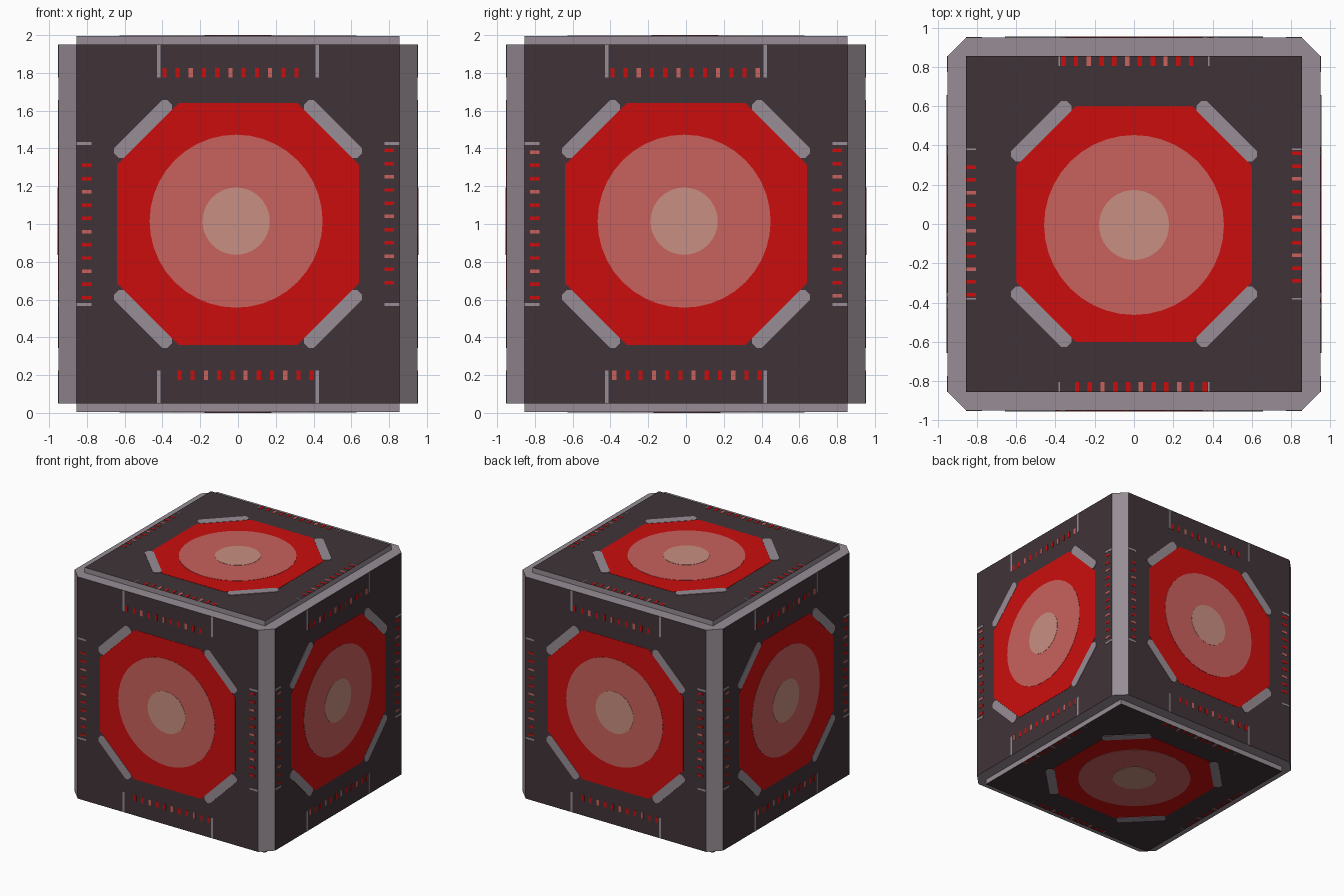
import bpy, bmesh, math
from mathutils import Matrix, Vector

if "Cube" in bpy.data.objects:
    bpy.data.objects.remove(bpy.data.objects["Cube"])


def material(name, r, g, b):
    m = bpy.data.materials.new(name)
    lin = [((c / 255 + 0.055) / 1.055) ** 2.4 if c > 10 else c / 255 / 12.92 for c in (r, g, b)]
    m.diffuse_color = (*lin, 1)
    m.use_nodes = True
    m.node_tree.nodes["Principled BSDF"].inputs["Base Color"].default_value = m.diffuse_color
    return m


DARK = material("dark plum panel", 64, 52, 57)
GREY = material("light grey trim", 151, 141, 149)
RED = material("bright red", 203, 13, 13)
PINK = material("dusty red", 201, 97, 93)
PALE = material("pale salmon", 201, 143, 129)


def prism(bm, pts, w0, w1, mat=0):
    """Closed prism over a counter-clockwise outline."""
    lo = [bm.verts.new((x, y, w0)) for x, y in pts]
    hi = [bm.verts.new((x, y, w1)) for x, y in pts]
    n = len(pts)
    faces = [bm.faces.new(hi), bm.faces.new(lo[::-1])]
    for i in range(n):
        j = (i + 1) % n
        faces.append(bm.faces.new((lo[i], lo[j], hi[j], hi[i])))
    for f in faces:
        f.material_index = mat


def finish(bm, name, mats, matrix=None):
    if matrix:
        bm.transform(matrix)
    bm.normal_update()
    me = bpy.data.meshes.new(name)
    bm.to_mesh(me)
    bm.free()
    for m in mats:
        me.materials.append(m)
    ob = bpy.data.objects.new(name, me)
    bpy.context.collection.objects.link(ob)
    return ob


def cut_rect(hx, hy, c):
    """Rectangle with corners cut by c."""
    return [(hx, -hy + c), (hx, hy - c), (hx - c, hy), (-hx + c, hy),
            (-hx, hy - c), (-hx, -hy + c), (-hx + c, -hy), (hx - c, -hy)]


def circle(cx, cy, r, n=40):
    return [(cx + r * math.cos(2 * math.pi * i / n), cy + r * math.sin(2 * math.pi * i / n)) for i in range(n)]


def box(cx, cy, hx, hy):
    return [(cx - hx, cy - hy), (cx + hx, cy - hy), (cx + hx, cy + hy), (cx - hx, cy + hy)]


# cube body: dark sides, light chamfered corners and rims
bm = bmesh.new()
prism(bm, cut_rect(0.95, 0.95, 0.095), 0.05, 1.95)
bm.normal_update()
for f in bm.faces:
    f.material_index = 0 if max(abs(f.normal.x), abs(f.normal.y)) > 0.9 else 1
finish(bm, "cube_body", [DARK, GREY])

# raised lid and base panels with light side walls
for name, z0, z1 in (("lid_panel", 1.949, 1.994), ("base_panel", 0.006, 0.051)):
    bm = bmesh.new()
    prism(bm, box(0, 0, 0.855, 0.855), z0, z1)
    bm.normal_update()
    for f in bm.faces:
        f.material_index = 0 if abs(f.normal.z) > 0.9 else 1
    finish(bm, name, [DARK, GREY])


def decorate(name, M, flat):
    s = 0.94 if flat else 1.0
    cx, cy = (0, -0.005) if flat else (-0.01, 0.015)
    # octagon badge with two discs
    bm = bmesh.new()
    prism(bm, cut_rect(0.64 * s, 0.64 * s, 0.325 * s), -0.002, 0.002, 0)
    prism(bm, circle(cx, cy, 0.458), -0.002, 0.004, 1)
    prism(bm, circle(cx, cy, 0.178), -0.002, 0.006, 2)
    finish(bm, name + "_badge", [RED, PINK, PALE], M)

    # diagonal brackets at the badge corners
    bm = bmesh.new()
    for k in range(4):
        a = math.pi / 4 + k * math.pi / 2
        out = Vector((math.cos(a), math.sin(a)))
        side = Vector((-out.y, out.x))
        mid = out * (0.711 * s)
        prism(bm, [tuple(mid + out * p + side * q) for p, q in cut_rect(0.036, 0.2, 0.018)], -0.002, 0.004)
    finish(bm, name + "_brackets", [GREY], M)

    # rows of small lights and end ticks along the four borders
    lights, ticks = bmesh.new(), bmesh.new()
    count = 12 if name in ("right", "left") else 11
    step = 0.065 if flat else 0.07
    start = -0.36 if flat else -0.39
    row = 0.83 if flat else 0.80
    for sgn in (1, -1):
        for i in range(count):
            t = sgn * (start + step * i)
            c = 1 if i % 3 == 2 else 0
            prism(lights, box(t, sgn * row, 0.011, 0.025), -0.002, 0.002, c)
            prism(lights, box(-sgn * row, t, 0.025, 0.009), -0.002, 0.002, c)
        for end in (1, -1):
            if flat:
                prism(ticks, box(end * 0.38, sgn * row, 0.004, 0.025), -0.002, 0.002)
                prism(ticks, box(sgn * row, end * 0.38, 0.025, 0.004), -0.002, 0.002)
            else:
                prism(ticks, box(end * 0.42, sgn * 0.862, 0.009, 0.087), -0.002, 0.002)
                prism(ticks, box(sgn * 0.815, end * 0.427, 0.04, 0.008), -0.002, 0.002)
    finish(lights, name + "_lights", [RED, PINK], M)
    finish(ticks, name + "_ticks", [GREY], M)


# four sides, then top and bottom
for k, side in enumerate(("front", "right", "back", "left")):
    decorate(side, Matrix.Translation((0, 0, 1)) @ Matrix.Rotation(k * math.pi / 2, 4, 'Z')
             @ Matrix.Translation((0, -0.95, 0)) @ Matrix.Rotation(math.pi / 2, 4, 'X'), False)
decorate("top", Matrix.Translation((0, 0, 1.994)), True)
decorate("bottom", Matrix.Translation((0, 0, 0.006)) @ Matrix.Rotation(math.pi, 4, 'X'), True)
